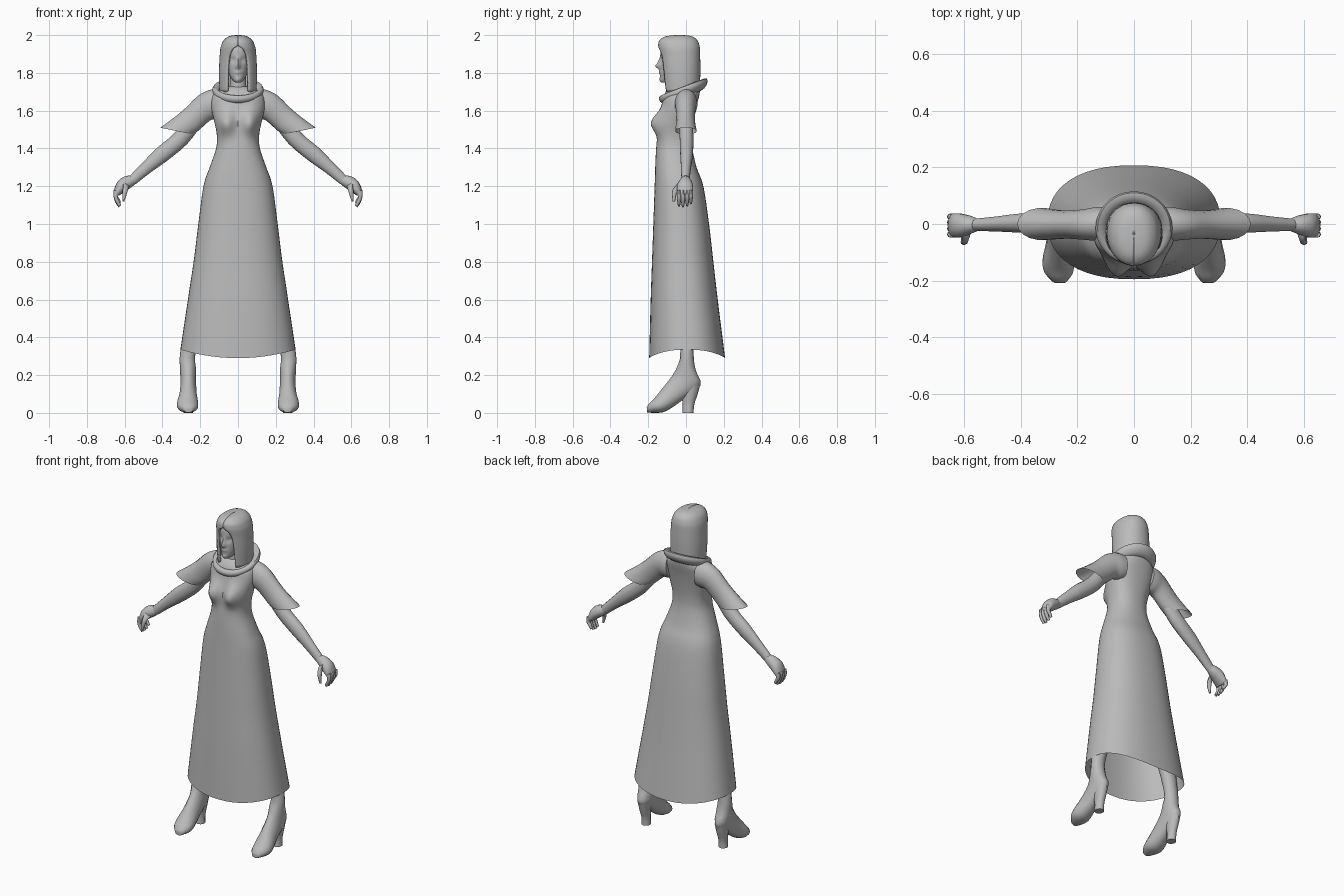
import bpy, bmesh, math
from mathutils import Vector

if "Cube" in bpy.data.objects:
    bpy.data.objects.remove(bpy.data.objects["Cube"])

GREY = bpy.data.materials.new("plain_grey")
GREY.diffuse_color = (0.5, 0.5, 0.5, 1)
GREY.use_nodes = True
GREY.node_tree.nodes["Principled BSDF"].inputs["Base Color"].default_value = GREY.diffuse_color


def spline(rows, steps):
    """Catmull-Rom interpolation between rows of numbers."""
    out = []
    for i in range(len(rows) - 1):
        a, b, c, d = (rows[max(i - 1, 0)], rows[i], rows[i + 1],
                      rows[min(i + 2, len(rows) - 1)])
        for k in range(steps):
            t = k / steps
            out.append([0.5 * (2 * q + (r - p) * t + (2 * p - 5 * q + 4 * r - s) * t * t
                               + (3 * q - p - 3 * r + s) * t ** 3)
                        for p, q, r, s in zip(a, b, c, d)])
    return out + [list(rows[-1])]


def loft(name, rings, closed=True, caps=(False, False), wrap=False, mirror=False, angle=50):
    """Skin a list of point rings into one smooth object."""
    bm = bmesh.new()
    vs = [[bm.verts.new(p) for p in ring] for ring in rings]
    n, m = len(rings[0]), len(rings)
    for i in range(m if wrap else m - 1):
        for j in range(n if closed else n - 1):
            a, b, k = vs[i], vs[(i + 1) % m], (j + 1) % n
            bm.faces.new((a[j], a[k], b[k], b[j]))
    if caps[0]:
        bm.faces.new(vs[0])
    if caps[1]:
        bm.faces.new(vs[-1])
    bmesh.ops.recalc_face_normals(bm, faces=bm.faces)
    me = bpy.data.meshes.new(name)
    bm.to_mesh(me)
    bm.free()
    me.materials.append(GREY)
    ob = bpy.data.objects.new(name, me)
    bpy.context.collection.objects.link(ob)
    bpy.ops.object.select_all(action='DESELECT')
    ob.select_set(True)
    bpy.context.view_layer.objects.active = ob
    bpy.ops.object.shade_smooth_by_angle(angle=math.radians(angle))
    if mirror:
        mod = ob.modifiers.new("mirror", 'MIRROR')
        mod.use_mirror_merge = False
    return ob


def ring_between(p, q, w, n):
    """Ellipse with p-q as one axis and w as the other half axis."""
    p, q, w = Vector(p), Vector(q), Vector(w)
    return [(p + q) / 2 + (p - q) / 2 * math.cos(a) + w * math.sin(a)
            for a in (2 * math.pi * j / n for j in range(n))]


def arm_part(name, rows, n=14, steps=3, caps=(True, True)):
    """Rows: top x, top z, bottom x, bottom z, centre y, half depth."""
    loft(name, [ring_between((a, y, b), (c, y, d), (0, w, 0), n)
                for a, b, c, d, y, w in spline(rows, steps)], caps=caps, mirror=True)


def leg_part(name, rows, n=14, steps=3):
    """Rows: front y, front z, back y, back z, centre x, half width."""
    loft(name, [ring_between((x, a, max(b, 0)), (x, c, max(d, 0)), (w, 0, 0), n)
                for a, b, c, d, x, w in spline(rows, steps)], caps=(True, True), mirror=True)


def oval(rx, yf, yb, ang, power=1.0):
    """Point on an oval; angle 0 is the front."""
    s, c = math.sin(ang), math.cos(ang)
    f = lambda v: math.copysign(abs(v) ** power, v)
    return rx * f(s), (yf + yb) / 2 - (yb - yf) / 2 * f(c)


def bump(x, z, cx, cz, sx, sz):
    return math.exp(-((x - cx) / sx) ** 2 - ((z - cz) / sz) ** 2)


# Dress: height, half width, front y, back y
DRESS = [(0.29, .305, -.195, .207), (0.6, .265, -.187, .168), (0.8, .235, -.18, .145),
         (1.0, .21, -.173, .122), (1.2, .183, -.166, .092), (1.3, .15, -.163, .056),
         (1.4, .116, -.158, .034), (1.47, .112, -.15, .032), (1.54, .125, -.142, .04),
         (1.62, .142, -.13, .055), (1.68, .135, -.118, .07), (1.715, .09, -.095, .07),
         (1.73, .045, -.07, .03)]
rings = []
for z, rx, yf, yb in spline(DRESS, 4):
    ring = []
    for j in range(48):
        x, y = oval(rx, yf, yb, 2 * math.pi * j / 48, 0.86)
        if y < -0.02:
            y -= 0.052 * bump(abs(x), z, .064, 1.535, .045, .06)
        hem = 0.045 * (x / rx) ** 2 * max(0, 1 - (z - .29) / .3)
        ring.append((x, y, z + hem))
    rings.append(ring)
loft("dress", rings, caps=(False, True))

# Cowl collar: a flattened roll, higher at the back
rings = []
for i in range(36):
    a = 2 * math.pi * i / 36
    back = (1 - math.cos(a)) / 2
    cx, cy = oval(.112, -.122, .088, a)
    cz = 1.66 + .078 * back
    out = Vector((math.sin(a), -math.cos(a), 0))
    h, t = .022 + .012 * back, .022
    tilt = Vector((0, 0, h)) + out * (.012 * back + .004)
    rings.append([Vector((cx, cy, cz)) + out * t * math.cos(b) + tilt * math.sin(b)
                  for b in (2 * math.pi * k / 10 for k in range(10))])
loft("cowl_collar", rings, wrap=True)

# Sleeves, arms and hands
arm_part("sleeve", [(.10, 1.715, .09, 1.56, .0, .06), (.15, 1.71, .115, 1.555, .0, .06),
                    (.21, 1.68, .145, 1.55, -.002, .054), (.28, 1.612, .183, 1.518, -.002, .05),
                    (.34, 1.562, .212, 1.492, -.002, .052), (.412, 1.51, .238, 1.474, 0, .057)],
         n=18, caps=(True, False))
arm_part("arm", [(.24, 1.60, .18, 1.54, 0, .035), (.34, 1.478, .268, 1.425, .003, .037),
                 (.43, 1.402, .375, 1.335, .003, .034), (.505, 1.325, .46, 1.275, 0, .027),
                 (.578, 1.25, .543, 1.21, -.003, .022)])
arm_part("palm", [(.572, 1.257, .538, 1.217, -.003, .022), (.605, 1.25, .56, 1.198, -.003, .033),
                  (.64, 1.222, .594, 1.175, -.005, .043), (.657, 1.175, .618, 1.158, -.005, .043),
                  (.655, 1.155, .63, 1.15, -.005, .036)])
for name, y, drop in (("index_finger", -.037, .004), ("middle_finger", -.016, 0),
                      ("ring_finger", .006, .004), ("little_finger", .026, .016)):
    arm_part(name, [(.658, 1.18, .625, 1.17, y, .011), (.66, 1.15, .636, 1.145, y, .011),
                    (.65, 1.115 + drop, .63, 1.122 + drop, y, .010),
                    (.632, 1.088 + drop, .619, 1.098 + drop, y, .006)], n=8, steps=2)
arm_part("thumb", [(.61, 1.225, .575, 1.20, -.03, .016), (.61, 1.185, .583, 1.18, -.055, .016),
                   (.612, 1.15, .591, 1.15, -.063, .011), (.612, 1.118, .603, 1.118, -.064, .006)],
         n=8, steps=2)

# Legs with pointed shoes, and their heels
leg_part("leg_and_shoe", [(-.08, 1.0, .05, 1.0, .1, .07), (-.05, .6, .055, .6, .2, .058),
                          (-.03, .33, .04, .33, .264, .042), (-.045, .25, .052, .225, .265, .043),
                          (-.078, .19, .077, .145, .263, .042), (-.125, .13, -.015, .07, .264, .046),
                          (-.165, .08, -.10, .012, .267, .057), (-.193, .052, -.15, .0, .265, .049),
                          (-.208, .03, -.205, .002, .262, .022)])
leg_part("heel", [(-.03, .16, .077, .155, .263, .036), (-.025, .1, .062, .1, .263, .03),
                  (-.018, .045, .044, .045, .263, .025), (-.018, 0, .04, 0, .263, .027)], n=10)

# Neck
loft("neck", [[Vector((*oval(r, y - r, y + r, 2 * math.pi * j / 16), z)) for j in range(16)]
              for z, r, y in ((1.6, .075, -.03), (1.68, .055, -.03), (1.74, .042, -.035),
                              (1.82, .042, -.04))])

# Head: height, half width, front y, back y
HEAD = [(1.748, .012, -.128, -.09), (1.758, .026, -.136, -.05), (1.785, .044, -.138, -.01),
        (1.82, .057, -.138, .03), (1.87, .065, -.136, .045), (1.92, .067, -.134, .045),
        (1.955, .06, -.12, .03), (1.975, .03, -.09, 0)]
rings = []
for z, rx, yf, yb in spline(HEAD, 5):
    ring = []
    for j in range(56):
        x, y = oval(rx, yf, yb, 2 * math.pi * j / 56)
        if y < -.06:
            ax = abs(x)
            y -= .024 * bump(ax, z, 0, 1.835, .011, .013)       # nose tip
            y -= .012 * bump(ax, z, 0, 1.858, .009, .02)        # nose bridge
            y += .010 * bump(ax, z, .026, 1.868, .016, .012)    # eye sockets
            y -= .006 * bump(ax, z, 0, 1.803, .018, .008)       # lips
            y -= .004 * bump(ax, z, 0, 1.765, .018, .01)        # chin
        ring.append((x, y, z))
    rings.append(ring)
loft("head", rings, caps=(True, True))

# Hair: height, half width, front y, back y, half width of the face opening
HAIR = [(1.70, .097, -.122, .072, .056), (1.76, .1, -.128, .075, .054),
        (1.83, .1, -.134, .076, .052), (1.89, .097, -.139, .075, .044),
        (1.925, .094, -.145, .074, .026), (1.945, .089, -.147, .071, .0005),
        (1.97, .078, -.143, .062, .0005), (1.99, .056, -.118, .04, .0005),
        (1.998, .03, -.08, .01, .0005), (2.0, .003, -.04, -.03, .0001)]
rings = []
for z, rx, yf, yb, gap in spline(HAIR, 3):
    a0 = math.asin(min(.9, max(gap, 0) / rx))
    rings.append([(*oval(rx, yf, yb, a0 + (2 * math.pi - 2 * a0) * j / 40, 0.93), z)
                  for j in range(41)])
hair = loft("hair", rings, closed=False)
shell = hair.modifiers.new("thickness", 'SOLIDIFY')
shell.thickness = .014
shell.offset = -1
